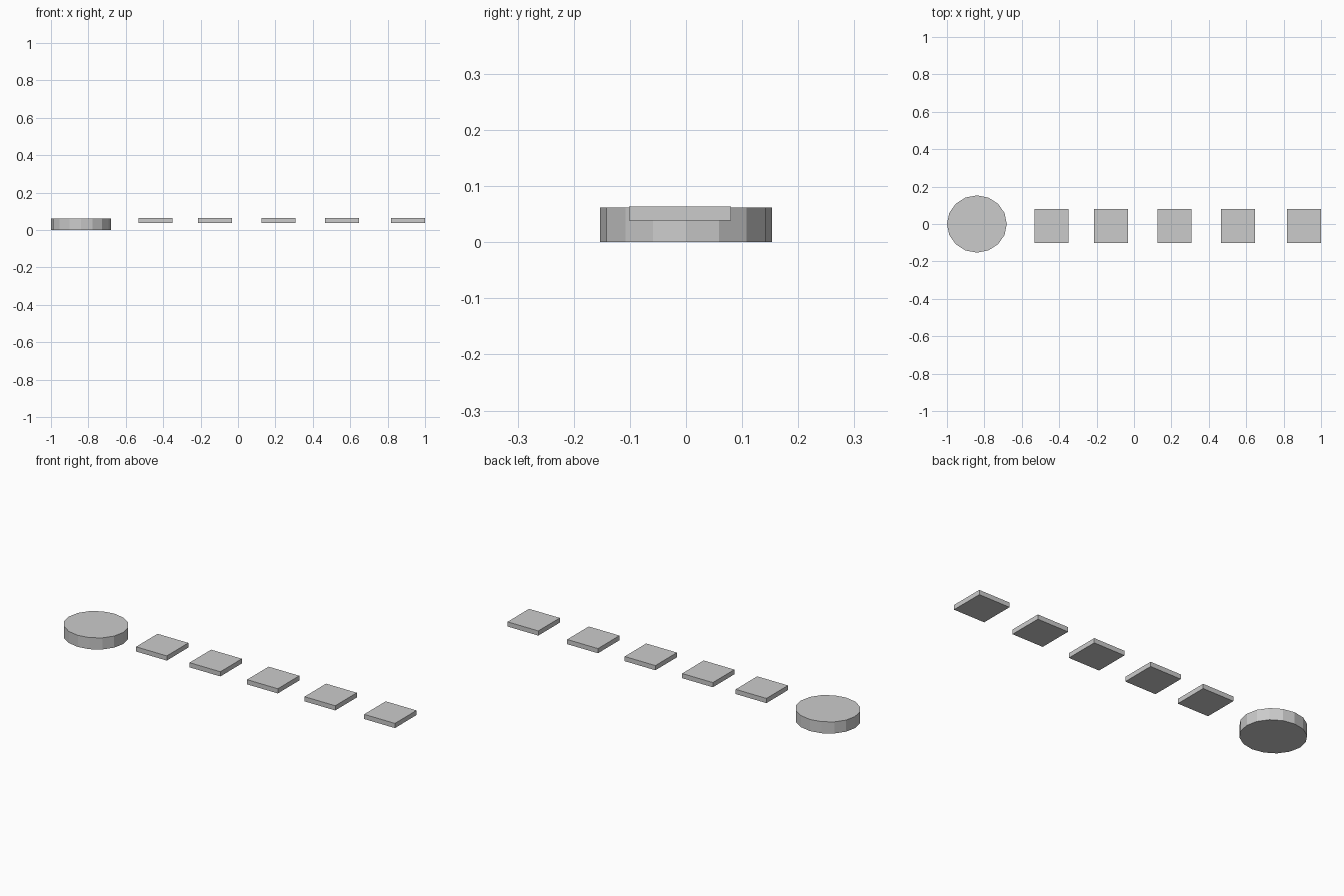
import bpy

if "Cube" in bpy.data.objects:
    bpy.data.objects.remove(bpy.data.objects["Cube"])

# Round base disc: 16 sides, slightly wider along x
DISC_H = 0.062
bpy.ops.mesh.primitive_cylinder_add(vertices=16, radius=1, depth=1,
                                    location=(-0.84, 0, DISC_H / 2))
disc = bpy.context.object
disc.name = "round_disc"
disc.scale = (0.16, 0.153, DISC_H)

# Row of raised square tiles
TILE_CENTRES = (-0.441, -0.124, 0.216, 0.556, 0.909)
TILE_SIZE = 0.182
TILE_BOTTOM, TILE_TOP = 0.039, 0.064


def add_tile(index, x):
    z = (TILE_BOTTOM + TILE_TOP) / 2
    bpy.ops.mesh.primitive_cube_add(size=1, location=(x, -0.011, z))
    tile = bpy.context.object
    tile.name = f"square_tile_{index}"
    tile.scale = (TILE_SIZE, TILE_SIZE, TILE_TOP - TILE_BOTTOM)


for i, x in enumerate(TILE_CENTRES, 1):
    add_tile(i, x)
